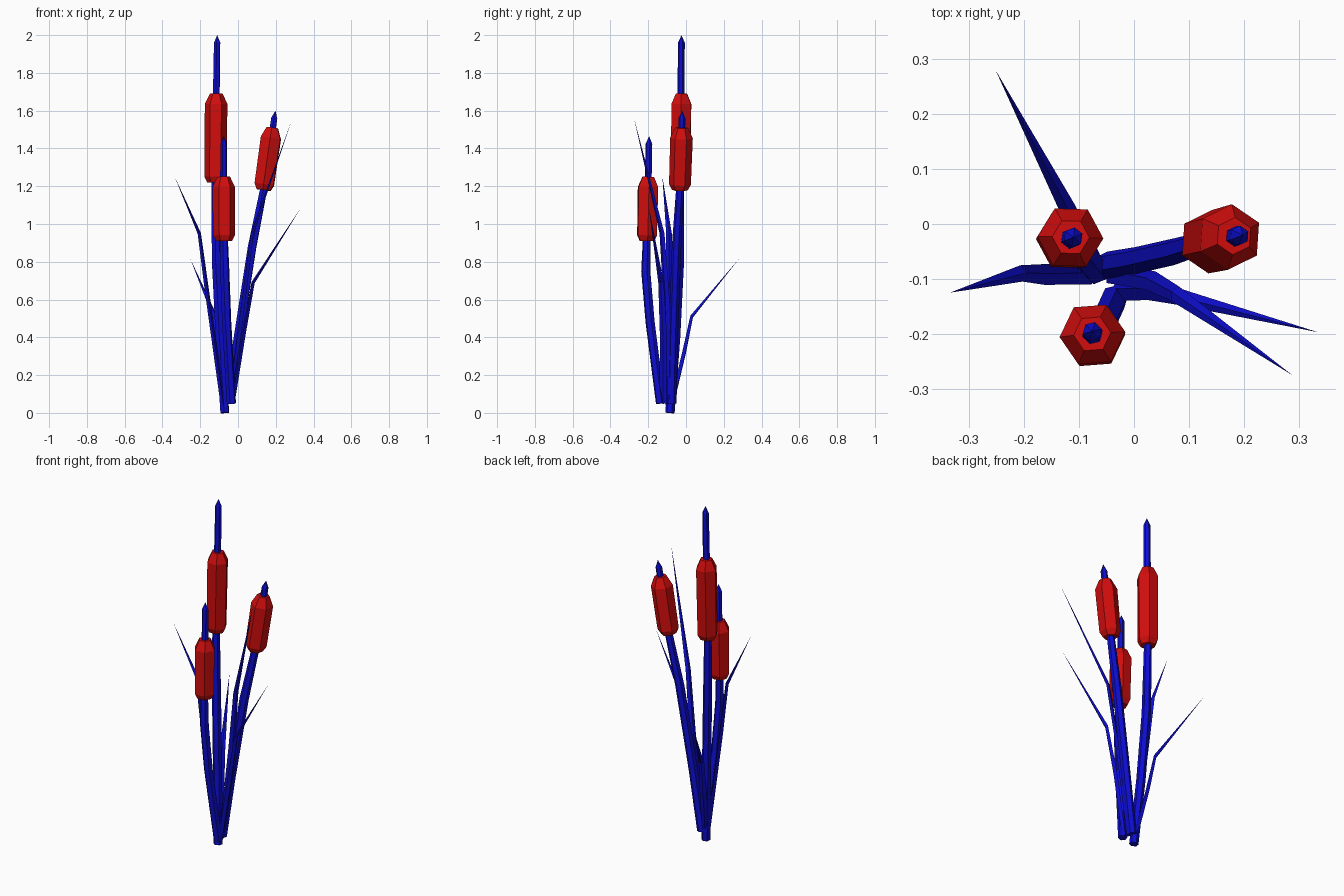
import bpy, bmesh, math
from mathutils import Vector

if "Cube" in bpy.data.objects:
    bpy.data.objects.remove(bpy.data.objects["Cube"], do_unlink=True)


def material(name, color):
    m = bpy.data.materials.new(name)
    m.use_nodes = True
    m.diffuse_color = color
    m.node_tree.nodes["Principled BSDF"].inputs["Base Color"].default_value = color
    return m


BLUE = material("stalk blue", (0.004, 0.004, 0.64, 1))
RED = material("seed head red", (0.64, 0.004, 0.004, 1))


def tube(name, path, radii, sides, mat, flat=1.0, turn=0.0):
    """Skin rings along a path; flat squeezes the section in the leaning direction."""
    pts = [Vector(p) for p in path]
    lean = pts[-1] - pts[0]
    lean.z = 0
    lean.normalize()
    bm = bmesh.new()
    rings = []
    for i, (p, r) in enumerate(zip(pts, radii)):
        axis = (pts[min(i + 1, len(pts) - 1)] - pts[max(i - 1, 0)]).normalized()
        across = axis.cross(lean).normalized()
        depth = across.cross(axis)
        if r == 0:
            rings.append([bm.verts.new(p)])
            continue
        ring = []
        for k in range(sides):
            a = 2 * math.pi * k / sides + turn
            ring.append(bm.verts.new(p + r * (across * math.cos(a) + depth * flat * math.sin(a))))
        rings.append(ring)
    for lo, hi in zip(rings, rings[1:]):
        for k in range(sides):
            n = (k + 1) % sides
            if len(hi) == 1:
                bm.faces.new((lo[k], lo[n], hi[0]))
            else:
                bm.faces.new((lo[k], lo[n], hi[n], hi[k]))
    for ring in (rings[0], rings[-1]):
        if len(ring) > 1:
            bm.faces.new(ring)
    bmesh.ops.recalc_face_normals(bm, faces=bm.faces)
    me = bpy.data.meshes.new(name)
    bm.to_mesh(me)
    bm.free()
    me.materials.append(mat)
    bpy.context.collection.objects.link(bpy.data.objects.new(name, me))


def cattail(side, path, low, high, turn):
    """Stalk with a pointed tip, and a bevelled seed head from low to high."""
    pts = [Vector(p) for p in path]
    pts.insert(-1, pts[-1].lerp(pts[-2], 0.04 / (pts[-1] - pts[-2]).length))
    radii = [0.025] * (len(path) - 2) + [0.021, 0.018, 0]
    tube(side + "_stalk", pts, radii, 6, BLUE, turn=turn)
    low, high = Vector(low), Vector(high)
    up = (high - low).normalized()
    head = [low, low + up * 0.03, high - up * 0.055, high]
    tube(side + "_seed_head", head, [0.042, 0.058, 0.06, 0.034], 6, RED, turn=turn)


# Cattails
cattail("tall", [(-0.07, -0.085, 0), (-0.095, -0.055, 0.4), (-0.115, -0.035, 0.8),
                 (-0.122, -0.03, 1.22), (-0.11, -0.024, 2.0)],
        (-0.121, -0.029, 1.22), (-0.115, -0.024, 1.69), 0.2)
cattail("left", [(-0.05, -0.075, 0.05), (0.0, -0.067, 0.4), (0.075, -0.05, 0.88),
                 (0.135, -0.032, 1.18), (0.198, -0.02, 1.6)],
        (0.135, -0.033, 1.18), (0.182, -0.022, 1.51), 0.3)
cattail("front", [(-0.035, -0.135, 0.05), (-0.06, -0.19, 0.48), (-0.07, -0.213, 0.75),
                  (-0.075, -0.207, 0.95), (-0.076, -0.195, 1.465)],
        (-0.074, -0.207, 0.91), (-0.076, -0.2, 1.25), 0.2)

# Leaves: base, bend and tip, with a flat diamond section
leaves = {
    "right_leaf": [(-0.08, -0.09, 0.04), (-0.165, -0.092, 0.65), (-0.205, -0.09, 0.95), (-0.335, -0.125, 1.25)],
    "back_leaf": [(-0.075, -0.075, 0.05), (-0.105, -0.01, 0.32), (-0.122, 0.03, 0.51), (-0.252, 0.28, 0.815)],
    "left_leaf": [(-0.03, -0.12, 0.05), (0.03, -0.12, 0.42), (0.08, -0.132, 0.69), (0.335, -0.197, 1.09)],
    "tall_leaf": [(-0.04, -0.09, 0.05), (0.03, -0.103, 0.6), (0.075, -0.127, 0.95), (0.288, -0.275, 1.56)],
}
for name, path in leaves.items():
    tube(name, path, [0.02, 0.019, 0.015, 0], 4, BLUE, flat=0.6)
